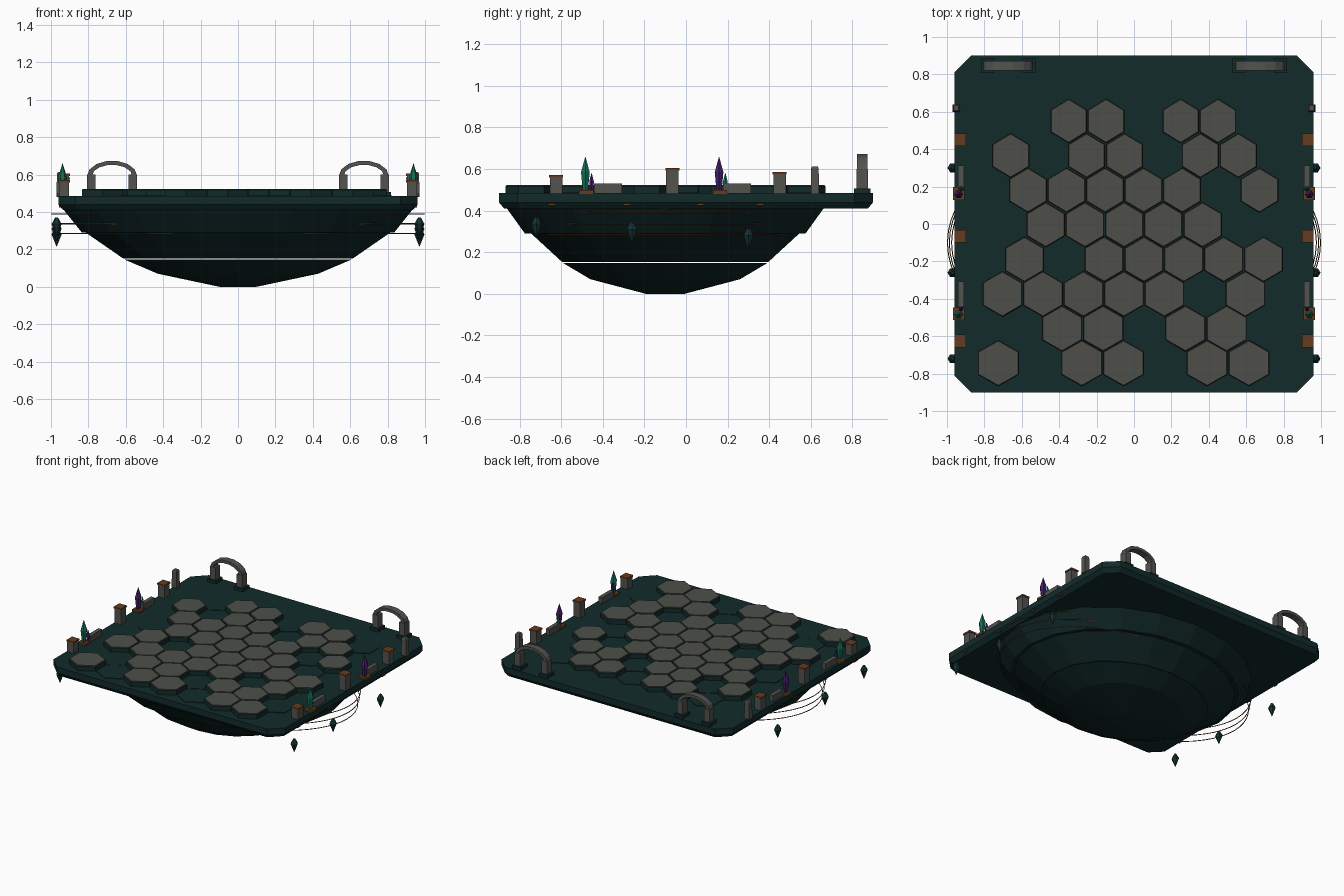
import bpy, bmesh, math

if "Cube" in bpy.data.objects:
    bpy.data.objects.remove(bpy.data.objects["Cube"])

def material(name, r, g, b):
    m = bpy.data.materials.new(name)
    m.diffuse_color = (r, g, b, 1)
    m.use_nodes = True
    m.node_tree.nodes["Principled BSDF"].inputs["Base Color"].default_value = m.diffuse_color
    return m

TEAL = material("deep teal stone", .006, .024, .024)
HULL = material("dark hull teal", .005, .019, .019)
TILE = material("grey paving", .075, .078, .068)
EDGE = material("tile edge grey", .022, .025, .022)
STONE = material("grey stone", .085, .085, .078)
COPPER = material("copper", .13, .045, .014)
GREEN = material("green crystal", .008, .15, .095)
PURPLE = material("purple crystal", .055, .014, .13)
PENDANT = material("pendant teal", .008, .035, .038)

def loft(name, rings, *mats, rule=None):
    """Skin a list of equal-length point rings and cap both ends."""
    bm = bmesh.new()
    rows = [[bm.verts.new(p) for p in r] for r in rings]
    n = len(rows[0])
    for a, b in zip(rows, rows[1:]):
        for i in range(n):
            j = (i + 1) % n
            bm.faces.new((a[i], a[j], b[j], b[i]))
    bm.faces.new(rows[0][::-1])
    bm.faces.new(rows[-1])
    bmesh.ops.recalc_face_normals(bm, faces=bm.faces[:])
    bm.normal_update()
    if rule:
        for f in bm.faces:
            f.material_index = rule(f)
    me = bpy.data.meshes.new(name)
    bm.to_mesh(me)
    bm.free()
    for m in mats:
        me.materials.append(m)
    ob = bpy.data.objects.new(name, me)
    bpy.context.collection.objects.link(ob)
    return ob

def oval(cx, cy, z, a, b, n, turn=0.0):
    return [(cx + a * math.cos(turn + math.tau * i / n),
             cy + b * math.sin(turn + math.tau * i / n), z) for i in range(n)]

def rect(cx, cy, z, w, d):
    return [(cx + sx * w / 2, cy + sy * d / 2, z)
            for sx, sy in ((-1, -1), (1, -1), (1, 1), (-1, 1))]

def box(name, cx, cy, z0, z1, w, d, mat):
    return loft(name, [rect(cx, cy, z0, w, d), rect(cx, cy, z1, w, d)], mat)

def chamfered(hx, hy, c, z):
    return [(-hx + c, -hy, z), (hx - c, -hy, z), (hx, -hy + c, z), (hx, hy - c, z),
            (hx - c, hy, z), (-hx + c, hy, z), (-hx, hy - c, z), (-hx, -hy + c, z)]

TOP = .484

# Deck slab with a chamfered underside
loft("deck_slab", [chamfered(.935, .875, .08, .41), chamfered(.96, .9, .09, .44),
                   chamfered(.96, .9, .09, TOP)], TEAL)

# Hull bowl in three stacked layers: (z, half width, half depth)
layers = {
    "hull_bottom": [(0, .1, .094), (.07, .43, .36), (.147, .61, .49)],
    "hull_middle": [(.152, .615, .495), (.29, .815, .645)],
    "hull_top": [(.29, .835, .675), (.415, .935, .765)],
}
for name, prof in layers.items():
    loft(name, [oval(0, -.1, z, a, b, 20) for z, a, b in prof], HULL)

# Hexagon paving: G is a raised grey tile, d is a low dark one; rows narrow to the back
rows = ["dGGdGGd", "GdGGdGG", "GGGGGdG", "dGGGGGd",
        "GdGGGGG", "GGGGGdG", "dGGdGGd", "GdGGdGG"]

def hexagon(cx, cy, z, half, r):
    return oval(cx, cy, z, half / math.cos(math.pi / 6), r, 6, math.pi / 6)

def tile_rule(f):
    if f.normal.z > .95:
        return 1
    return 2 if f.normal.z > .2 else 0

for i, row in enumerate(rows):
    step = .1995 + .0034 * i
    y = .551 - .185 * i
    shift = step / 4 * (1 if i % 2 == 0 else -1)
    r = .116 + .0006 * i
    for k, kind in enumerate(row):
        x = shift + (k - 3) * step
        h = step / 2 - .002
        if kind == "G":
            loft("raised_tile", [hexagon(x, y, .475, h, r + .004), hexagon(x, y, .517, h, r + .004),
                                 hexagon(x, y, .523, h - .005, r - .002)],
                 TEAL, TILE, EDGE, rule=tile_rule)
        else:
            loft("low_tile", [hexagon(x, y, .475, h, r), hexagon(x, y, .488, h, r)], TEAL)

# Copper cable rings around the hull
for z, a in ((.39, .997), (.337, .987), (.284, .975)):
    bpy.ops.mesh.primitive_torus_add(major_segments=64, minor_segments=5,
                                     major_radius=1, minor_radius=.003, location=(0, -.1, z))
    ring = bpy.context.object
    ring.name = "cable_ring"
    ring.scale = (a, a * .62, 1)
    ring.data.materials.append(COPPER)

def crystal(name, x, y, z, h, r, mat):
    loft(name, [oval(x, y, z, r * .6, r * .6, 6), oval(x, y, z + h * .55, r, r, 6),
                oval(x, y, z + h, .001, .001, 6)], mat)

for s in (-1, 1):
    # Capped posts
    for y, top in ((.45, .585), (-.065, .605), (-.625, .57)):
        box("post", s * .93, y, .48, top - .012, .055, .06, STONE)
        box("post_cap", s * .93, y, top - .012, top, .062, .068, COPPER)

    # Thin uncapped post
    loft("thin_post", [rect(s * .95, .62, .48, .042, .04), rect(s * .95, .62, .605, .036, .036),
                       rect(s * .95, .62, .613, .026, .026)], STONE)

    # Low walls
    for y in (.245, -.375):
        box("low_wall", s * .925, y, .48, .53, .03, .135, STONE)

    # Crystal pairs on copper bases
    for y, big, small in ((-.48, GREEN, PURPLE), (.163, PURPLE, GREEN)):
        box("crystal_base", s * .936, y, .48, .498, .062, .068, COPPER)
        crystal("tall_crystal", s * .938, y - .004, .495, .163, .024, big)
        crystal("small_crystal", s * .925, y + .026, .49, .09, .013, small)

    # Hanging pendants
    for y, top in ((-.72, .37), (-.26, .345), (.3, .315)):
        loft("pendant", [oval(s * .97, y, top - .1, .001, .001, 6),
                         oval(s * .97, y, top - .035, .027, .027, 6),
                         oval(s * .97, y, top, .008, .008, 6)], PENDANT)

    # Copper studs on the slab edge
    for y in (-.645, -.285, .07, .357):
        box("edge_stud", s * .951, y, .424, .434, .014, .035, COPPER)

    # Back arches: plinths, legs and a faceted bow
    cx = s * .673
    for t in (-1, 1):
        box("arch_plinth", cx + t * .111, .847, .48, .507, .07, .08, TEAL)
        box("arch_leg", cx + t * .111, .847, .507, .6, .045, .055, STONE)
    angles = [math.pi * i / 7 for i in range(8)]
    bow = [(cx + .134 * math.cos(a), .592 + .082 * math.sin(a)) for a in angles]
    bow += [(cx + .108 * math.cos(a), .592 + .06 * math.sin(a)) for a in reversed(angles)]
    loft("arch_bow", [[(x, y, z) for x, z in bow] for y in (.822, .872)], STONE)
